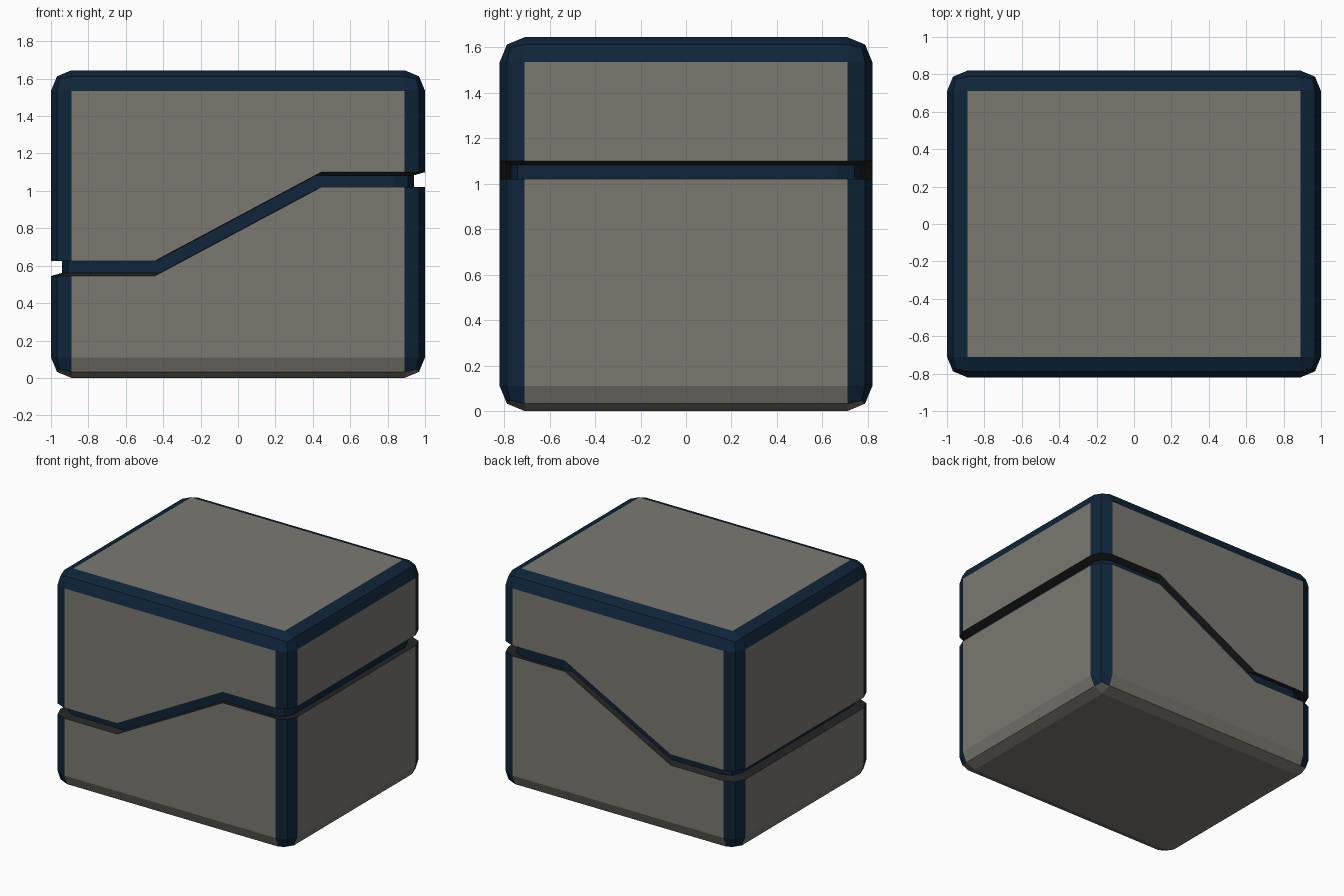
import bpy, bmesh
from mathutils import Vector

if "Cube" in bpy.data.objects:
    bpy.data.objects.remove(bpy.data.objects["Cube"])

HX, HY, H = 1.0, 0.82, 1.645      # half width, half depth, height
BEVEL = 0.11
STEP = 0.445                      # x where the seam starts and stops climbing
LOW, HIGH, GAP = 0.545, 1.02, 0.08
INNER = 0.94                      # scale of the core seen inside the seam


def material(name, rgb):
    m = bpy.data.materials.new(name)
    m.diffuse_color = (*rgb, 1)
    m.use_nodes = True
    m.node_tree.nodes["Principled BSDF"].inputs["Base Color"].default_value = m.diffuse_color
    return m


mats = [material("warm_grey", (0.20, 0.19, 0.165)),
        material("navy", (0.0045, 0.018, 0.042)),
        material("charcoal", (0.018, 0.018, 0.018))]
GREY, NAVY, CHARCOAL = 0, 1, 2


def seam_z(x):
    t = min(max((x + STEP) / (2 * STEP), 0), 1)
    return LOW + t * (HIGH - LOW)


def bisect(bm, faces, co, no):
    geom = set(faces)
    for f in faces:
        geom.update(f.edges)
        geom.update(f.verts)
    bmesh.ops.bisect_plane(bm, geom=list(geom), dist=1e-4,
                           plane_co=co, plane_no=no)


# Bevelled block
bm = bmesh.new()
bmesh.ops.create_cube(bm, size=1)
for v in bm.verts:
    v.co = Vector((v.co.x * 2 * HX, v.co.y * 2 * HY, (v.co.z + 0.5) * H))
bmesh.ops.bevel(bm, geom=bm.edges[:], offset=BEVEL, offset_type='OFFSET',
                segments=2, profile=0.5, affect='EDGES')
bm.normal_update()

# Flat panels and underside are grey, the other rounded edges navy
for f in bm.faces:
    n = f.normal
    flat = max(abs(c) for c in n) > 0.999
    under = n.z < -0.1 and (min(abs(n.x), abs(n.y)) < 0.01 or n.z < -0.7)
    f.material_index = GREY if flat or under else NAVY

# Cut the stepped seam lines, one straight stretch at a time
for x in (-STEP, STEP):
    bisect(bm, bm.faces[:], (x, 0, 0), (1, 0, 0))
stretches = [(-2, -STEP), (-STEP, STEP), (STEP, 2)]
for off in (0, GAP):
    for x0, x1 in stretches:
        faces = [f for f in bm.faces if x0 < f.calc_center_median().x < x1]
        dz = seam_z(x1) - seam_z(x0)
        bisect(bm, faces, (x0, 0, seam_z(x0) + off),
               Vector((-dz, 0, x1 - x0)).normalized())

# Sink the band between the lines down to the core
band = []
for f in bm.faces:
    c = f.calc_center_median()
    if 0 < c.z - seam_z(c.x) < GAP:
        band.append(f)
ret = bmesh.ops.extrude_face_region(bm, geom=band)["geom"]
old = [f for f in band if f.is_valid and f not in ret]
if old:
    bmesh.ops.delete(bm, geom=old, context='FACES')
floor = {g for g in ret if isinstance(g, bmesh.types.BMFace)}
centre = Vector((0, 0, H / 2))
for v in {v for f in floor for v in f.verts}:
    v.co = centre + (v.co - centre) * INNER
    for f in v.link_faces:
        f.material_index = NAVY if f in floor else CHARCOAL
bmesh.ops.recalc_face_normals(bm, faces=bm.faces[:])

me = bpy.data.meshes.new("split_block")
bm.to_mesh(me)
bm.free()
for m in mats:
    me.materials.append(m)
ob = bpy.data.objects.new("split_block", me)
bpy.context.collection.objects.link(ob)
